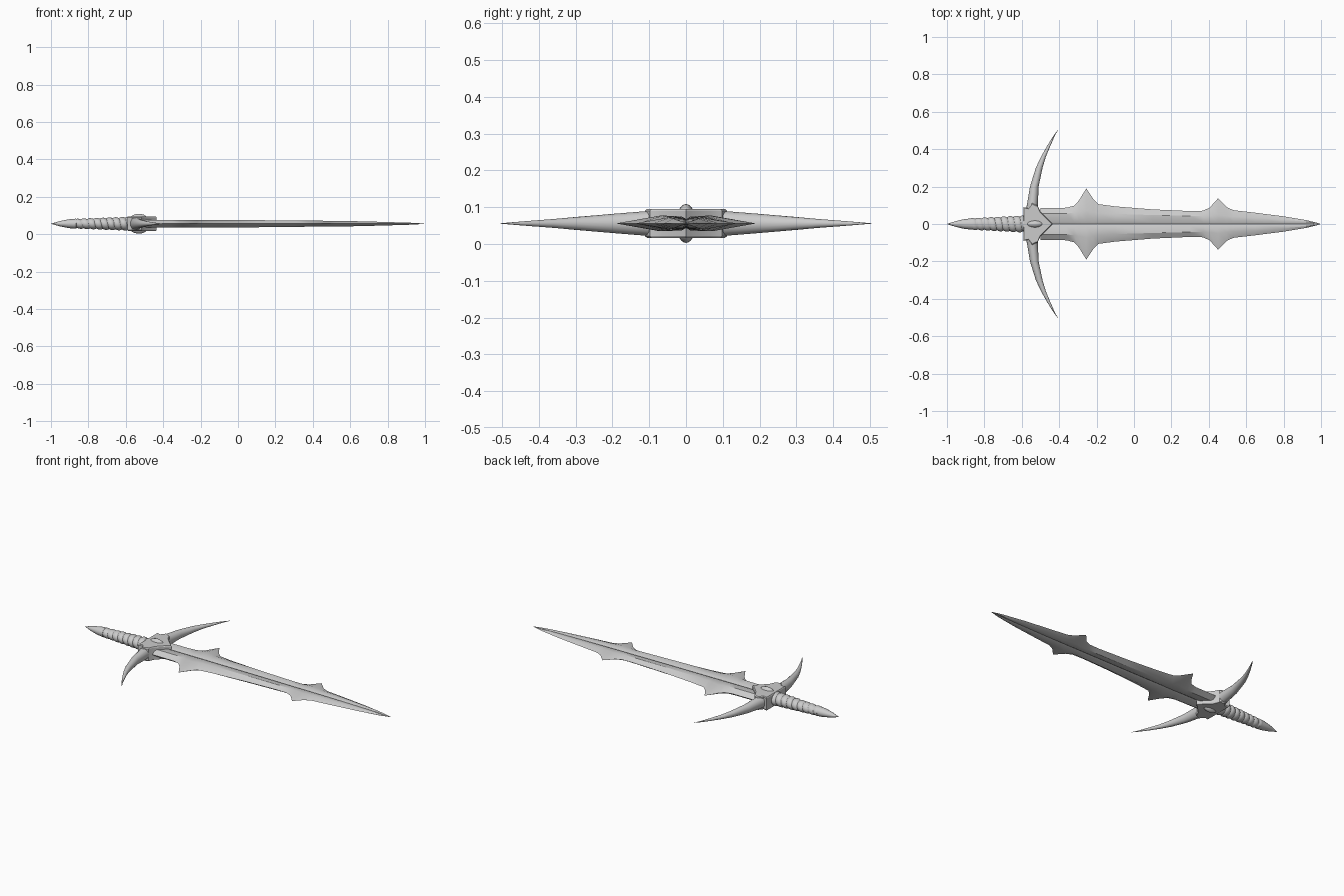
import bpy, bmesh, math
from mathutils import Vector

if "Cube" in bpy.data.objects:
    bpy.data.objects.remove(bpy.data.objects["Cube"])

ZC = 0.056


def loft(name, rings, cap=True, smooth=35):
    """Skin a list of equal-length point loops into one closed object."""
    bm = bmesh.new()
    loops = [[bm.verts.new(p) for p in r] for r in rings]
    n = len(loops[0])
    for a, b in zip(loops, loops[1:]):
        for i in range(n):
            j = (i + 1) % n
            bm.faces.new((a[i], a[j], b[j], b[i]))
    if cap:
        bm.faces.new(loops[0])
        bm.faces.new(loops[-1])
    bmesh.ops.remove_doubles(bm, verts=bm.verts, dist=1e-5)
    bmesh.ops.recalc_face_normals(bm, faces=bm.faces)
    me = bpy.data.meshes.new(name)
    bm.to_mesh(me)
    bm.free()
    ob = bpy.data.objects.new(name, me)
    bpy.context.collection.objects.link(ob)
    bpy.ops.object.select_all(action='DESELECT')
    ob.select_set(True)
    bpy.context.view_layer.objects.active = ob
    bpy.ops.object.shade_smooth_by_angle(angle=math.radians(smooth))
    return ob


def ellipse(x, y, z, ry, rz, n=24):
    return [(x, y + ry * math.cos(2 * math.pi * i / n),
             z + rz * math.sin(2 * math.pi * i / n)) for i in range(n)]


# Blade: x, half width, shoulder half width, half thickness
stations = [(-0.50, .085, .055, .021), (-0.36, .087, .056, .021), (-0.32, .098, .060, .021),
            (-0.295, .125, .066, .021), (-0.255, .190, .072, .021), (-0.215, .130, .064, .021),
            (-0.19, .106, .058, .020), (-0.10, .094, .054, .020), (0.10, .078, .048, .019),
            (0.30, .069, .043, .017), (0.37, .071, .043, .016), (0.405, .088, .045, .016),
            (0.45, .138, .050, .016), (0.495, .091, .044, .015), (0.53, .074, .040, .015),
            (0.65, .060, .034, .013), (0.80, .041, .023, .009), (0.93, .019, .011, .005),
            (0.995, .002, .001, .001)]
rings = []
for x, w, s, t in stations:
    half = [(w, 0), (s, t), (.012 * s / .055, t * .9), (0, t * .6)]
    top = half + [(-y, z) for y, z in half[2::-1]]
    rings.append([(x, y, ZC + z) for y, z in top + [(y, -z) for y, z in top[-2:0:-1]]])
loft("blade", rings, smooth=30)

# Crossguard block pointing down the blade
outline = [(-.590, .090), (-.568, .090), (-.568, .112), (-.560, .112), (-.515, .112),
           (-.508, .080), (-.475, .045), (-.435, 0)]
outline = [(-.590, .090), (-.566, .085), (-.545, .112), (-.515, .098), (-.500, .065), (-.435, 0)]
outline += [(x, -y) for x, y in outline[-2::-1]]
levels = [(-.039, .95), (-.034, 1), (.034, 1), (.039, .95)]
loft("guard_block", [[(-.53 + (x + .53) * k, y * k, ZC + z) for x, y in outline]
                     for z, k in levels], smooth=25)

# Almond boss through both faces of the block
boss = []
for i in range(13):
    a = math.pi * i / 12
    x, r = -.53 - .05 * math.cos(a), max(math.sin(a), .001)
    boss.append(ellipse(x, 0, ZC, .027 * r, .053 * r ** .6))
loft("guard_boss", boss)

# Curved horns: y, outer x, inner x, half height
horn = [(.06, -.580, -.512, .037), (.10, -.573, -.514, .034), (.20, -.556, -.510, .026),
        (.30, -.525, -.489, .0175), (.36, -.497, -.471, .012), (.42, -.463, -.446, .0075),
        (.47, -.432, -.424, .0035), (.505, -.406, -.405, .0005)]
for side, label in ((1, "left"), (-1, "right")):
    rings = []
    for y, xo, xi, h in horn:
        c, r = (xo + xi) / 2, (xi - xo) / 2
        rings.append([(c + r * math.cos(2 * math.pi * i / 16), side * y,
                       ZC + h * math.sin(2 * math.pi * i / 16)) for i in range(16)])
    loft("guard_horn_" + label, rings, smooth=50)

# Spirally wrapped grip, swelling toward the guard
rings, N, n, pitch = [], 150, 32, .034
for k in range(N + 1):
    f = k / N
    x = -.875 + .32 * f
    ring = []
    for i in range(n):
        a = 2 * math.pi * i / n
        bump = abs(math.sin(math.pi * (x / pitch - i / n)))
        m = .83 + .17 * bump ** .7
        ring.append((x, (.031 + .017 * f) * m * math.cos(a),
                     ZC + (.026 + .013 * f) * m * math.sin(a)))
    rings.append(ring)
loft("grip", rings, smooth=50)

# Pointed pommel
loft("pommel", [ellipse(x, 0, ZC, r * 1.12, r, 16) for x, r in
                ((-.862, .022), (-.866, .027), (-.905, .0235), (-.95, .0145), (-1.0, .0005))])
